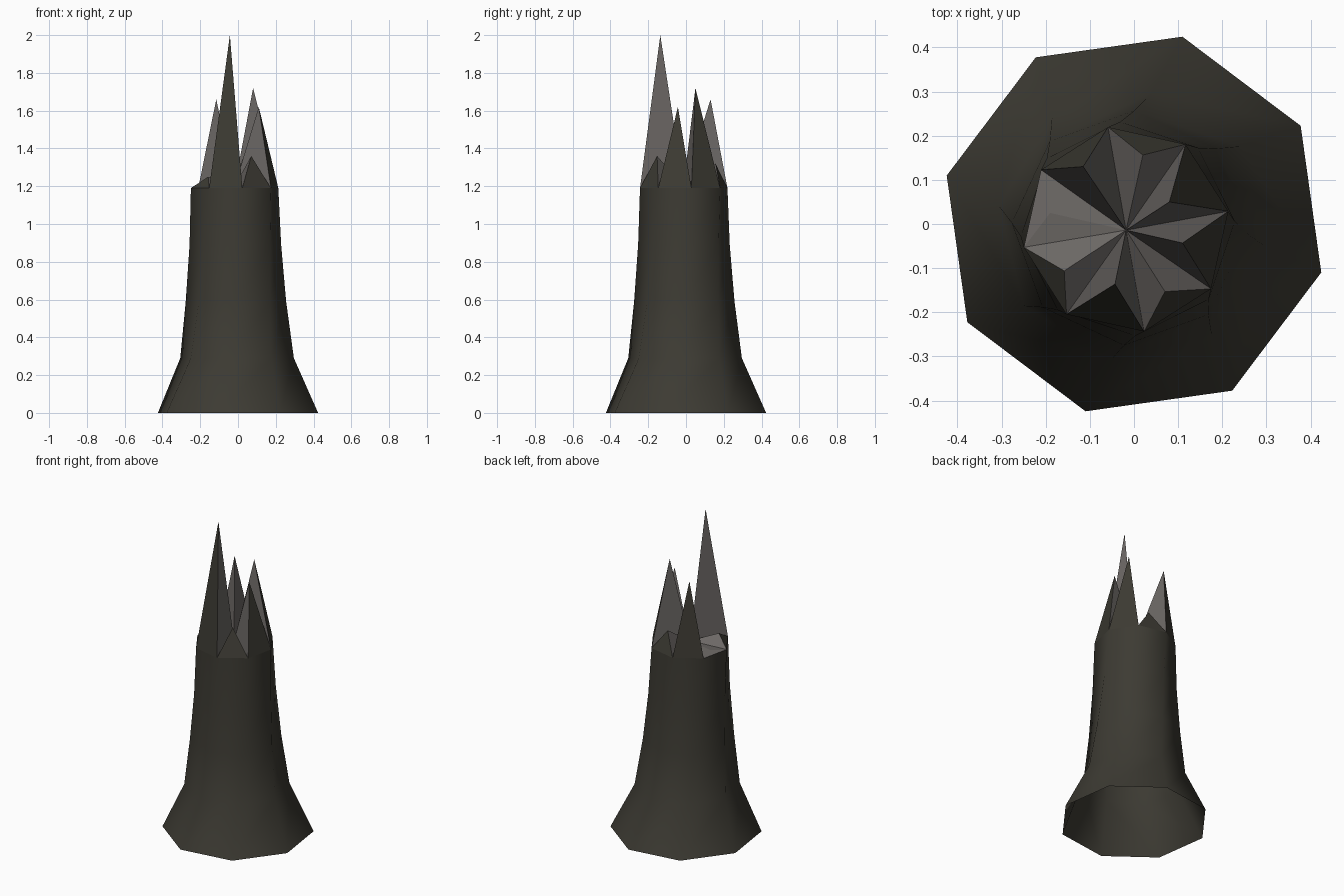
import bpy, bmesh
from math import cos, sin, radians

cube = bpy.data.objects.get("Cube")
if cube:
    bpy.data.objects.remove(cube, do_unlink=True)


def material(name, rgb):
    mat = bpy.data.materials.new(name)
    mat.use_nodes = True
    mat.diffuse_color = (*rgb, 1)
    mat.node_tree.nodes["Principled BSDF"].inputs["Base Color"].default_value = (*rgb, 1)
    return mat


BARK = material("dark_bark", (0.046, 0.043, 0.033))
WOOD = material("exposed_wood", (0.15, 0.138, 0.13))
SIDES = 8


def ring(bm, z, radius, shift, turn):
    """Add one octagonal ring of vertices."""
    return [bm.verts.new((shift[0] + radius * cos(radians(turn + i * 360 / SIDES)),
                          shift[1] + radius * sin(radians(turn + i * 360 / SIDES)), z))
            for i in range(SIDES)]


def finish(bm, name):
    mesh = bpy.data.meshes.new(name)
    bm.to_mesh(mesh)
    bm.free()
    mesh.materials.append(BARK)
    mesh.materials.append(WOOD)
    obj = bpy.data.objects.new(name, mesh)
    bpy.context.collection.objects.link(obj)
    return obj


# Trunk: open, flared and slightly twisting tube (z, radius, shift, turn)
levels = [(0, 0.438, (0, 0), -14.5),
          (0.29, 0.304, (-0.005, -0.005), -8.5),
          (0.59, 0.266, (-0.011, -0.009), -2.5),
          (0.89, 0.243, (-0.014, -0.011), 4),
          (1.19, 0.235, (-0.018, -0.012), 10)]
bm = bmesh.new()
rings = [ring(bm, *level) for level in levels]
for low, high in zip(rings, rings[1:]):
    for i in range(SIDES):
        j = (i + 1) % SIDES
        bm.faces.new((low[i], low[j], high[j], high[i])).smooth = True
finish(bm, "trunk")

# Broken crown: one splinter per side, sloping in to a low centre
tips = [(0.08, 0.05, 1.72), (0.02, 0.156, 1.32), (-0.115, 0.13, 1.66), (-0.19, 0.025, 1.2),
        (-0.158, -0.106, 1.25), (-0.043, -0.136, 2.0), (0.07, -0.153, 1.36), (0.11, -0.043, 1.62)]
bm = bmesh.new()
rim = ring(bm, *levels[-1])
centre = bm.verts.new((-0.018, -0.014, 1.2))
for i, tip in enumerate(tips):
    a, b, peak = rim[i], rim[(i + 1) % SIDES], bm.verts.new(tip)
    outer = bm.faces.new((a, b, peak))
    outer.normal_update()
    # nearly level breaks show bare wood
    outer.material_index = int(outer.normal.z > 0.9)
    for corners in ((b, centre, peak), (centre, a, peak)):
        bm.faces.new(corners).material_index = 1
finish(bm, "splintered_crown")
